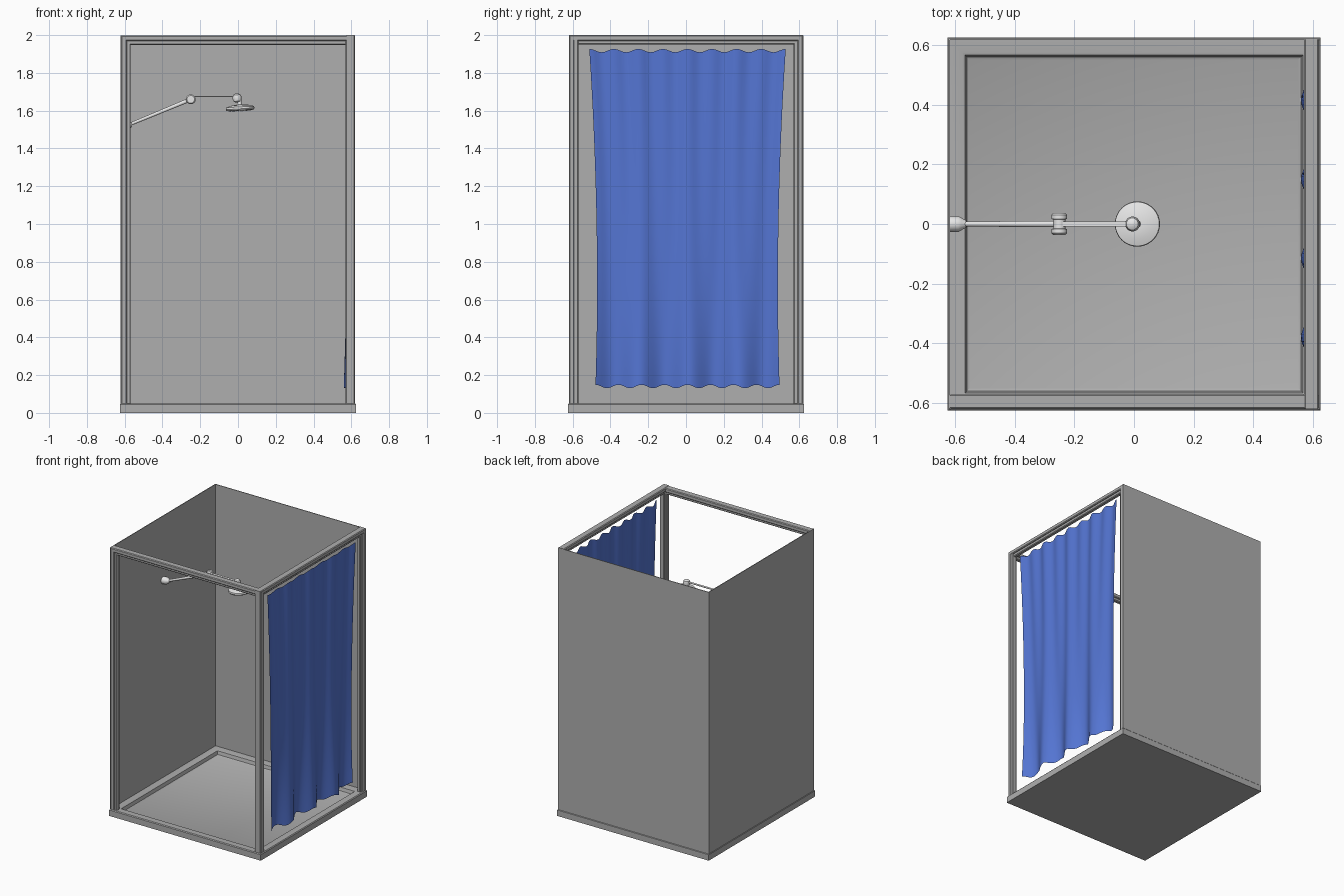
import bpy, bmesh, math
from mathutils import Vector

if "Cube" in bpy.data.objects:
    bpy.data.objects.remove(bpy.data.objects["Cube"])


def material(name, rgb):
    m = bpy.data.materials.new(name)
    m.diffuse_color = (*rgb, 1)
    m.use_nodes = True
    m.node_tree.nodes["Principled BSDF"].inputs["Base Color"].default_value = m.diffuse_color
    return m


GREY = material("grey_enamel", (0.43, 0.43, 0.43))
BLUE = material("blue_fabric", (0.089, 0.178, 0.65))
WHITE = material("white_chrome", (0.83, 0.83, 0.83))


def finish(name, bm, mat, smooth=True, normals=True):
    if normals:
        bmesh.ops.recalc_face_normals(bm, faces=bm.faces)
    me = bpy.data.meshes.new(name)
    bm.to_mesh(me)
    bm.free()
    me.materials.append(mat)
    ob = bpy.data.objects.new(name, me)
    bpy.context.collection.objects.link(ob)
    if smooth:
        bpy.ops.object.select_all(action='DESELECT')
        ob.select_set(True)
        bpy.context.view_layer.objects.active = ob
        bpy.ops.object.shade_smooth_by_angle(angle=math.radians(35))
    return ob


def box(name, lo, hi, mat):
    bm = bmesh.new()
    bmesh.ops.create_cube(bm, size=1)
    for v in bm.verts:
        v.co = [lo[i] + (v.co[i] + 0.5) * (hi[i] - lo[i]) for i in range(3)]
    return finish(name, bm, mat, False)


def lathe(name, profile, base, axis, mat, n=24):
    """Revolve (radius, height) points around an axis through base."""
    bm = bmesh.new()
    q = Vector((0, 0, 1)).rotation_difference(Vector(axis).normalized())
    rings = [[bm.verts.new(Vector(base) + q @ Vector((r * math.cos(a), r * math.sin(a), h)))
              for a in (2 * math.pi * i / n for i in range(n))] for r, h in profile]
    for a, b in zip(rings, rings[1:]):
        for i in range(n):
            bm.faces.new((a[i], a[(i + 1) % n], b[(i + 1) % n], b[i]))
    bm.faces.new(rings[0])
    bm.faces.new(rings[-1])
    return finish(name, bm, mat)


# Shower tray: nested square loops from the underside, over the rim, to the floor
bm = bmesh.new()
loops = []
for r, z in ((0.625, 0), (0.625, 0.044), (0.62, 0.05), (0.575, 0.05),
             (0.566, 0.046), (0.56, 0.022), (0.55, 0.017)):
    loops.append([bm.verts.new((sx * r, sy * r, z))
                  for sx, sy in ((-1, -1), (1, -1), (1, 1), (-1, 1))])
for a, b in zip(loops, loops[1:]):
    for i in range(4):
        bm.faces.new((a[i], a[(i + 1) % 4], b[(i + 1) % 4], b[i]))
bm.faces.new(loops[0])
bm.faces.new(loops[-1])
finish("tray", bm, GREY)

# Solid wall panels at the back and left
box("back_wall", (-0.62, 0.617, 0.045), (0.62, 0.622, 1.998), GREY)
box("left_wall", (-0.622, -0.62, 0.045), (-0.617, 0.62, 1.998), GREY)

# Open door frames: a stepped, bevelled section swept up, across and down
# (w = distance inward from the outer edge, d = depth from the outside)
SECTION = ((0.005, 0), (0.025, 0), (0.03, 0.005), (0.03, 0.011), (0.045, 0.011),
           (0.05, 0.016), (0.05, 0.034), (0.045, 0.039), (0.03, 0.039),
           (0.03, 0.045), (0.025, 0.05), (0.005, 0.05), (0, 0.045), (0, 0.005))


def frame(name, place, half, top):
    bm = bmesh.new()
    rings = []
    for side, end in ((-1, 'foot'), (-1, 'top'), (1, 'top'), (1, 'foot')):
        rings.append([bm.verts.new(place(side * (half - w), d,
                                         0.048 if end == 'foot' else top - w))
                      for w, d in SECTION])
    n = len(SECTION)
    for a, b in zip(rings, rings[1:]):
        for i in range(n):
            bm.faces.new((a[i], a[(i + 1) % n], b[(i + 1) % n], b[i]))
    bm.faces.new(rings[0])
    bm.faces.new(rings[-1])
    return finish(name, bm, GREY)


frame("front_frame", lambda u, d, z: (u, -0.62 + d, z), 0.618, 1.998)
frame("right_frame", lambda u, d, z: (0.62 - d, u, z), 0.62, 2.0)

# Curtain: rippled sheet, gathered at mid height, folds deepening downwards
bm = bmesh.new()
NU, NV = 64, 28
grid = []
for j in range(NV + 1):
    t = j / NV                                    # 0 at the top, 1 at the hem
    half = 0.473 + 0.047 * (1 - t) ** 2.5 + 0.014 * t ** 4
    row = []
    for i in range(NU + 1):
        s = 2 * i / NU - 1
        y = 0.008 + s * half
        ripple = math.cos(math.pi * 8 * (s + 1))
        x = 0.59 + 0.007 * (1 - t) * ripple
        x -= (0.004 + 0.026 * t ** 2.5) * math.cos(2 * math.pi * (y - 0.15) / 0.265)
        z = 1.918 + 0.009 * ripple + t * (0.14 - 1.918)
        row.append(bm.verts.new((x, y, z)))
    grid.append(row)
for a, b in zip(grid, grid[1:]):
    for i in range(NU):
        bm.faces.new((a[i], b[i], b[i + 1], a[i + 1]))
finish("curtain", bm, BLUE, normals=False)

# Shower arm: wall mount, rod, hinge and flat link to the head
lathe("wall_mount", ((0.026, 0), (0.026, 0.03), (0.02, 0.04), (0.012, 0.055)),
      (-0.617, 0, 1.52), (1, 0, 0.1), WHITE)
start, end = Vector((-0.59, 0, 1.52)), Vector((-0.25, 0, 1.66))
lathe("arm_rod", ((0.008, 0), (0.011, (end - start).length)), start, end - start, WHITE, 16)
lathe("arm_hinge", ((0.02, 0), (0.026, 0.006), (0.026, 0.02), (0.02, 0.022), (0.02, 0.052),
                    (0.026, 0.054), (0.026, 0.068), (0.02, 0.074)),
      (-0.25, -0.037, 1.66), (0, 1, 0), WHITE)
box("arm_link", (-0.24, -0.009, 1.673), (0.0, 0.009, 1.677), WHITE)

# Shower head: swivel knuckle, neck and shallow disc with nozzles
tilt = Vector((-0.06, 0, 1))
lathe("head_knuckle", ((0.008, -0.025), (0.02, -0.018), (0.025, 0), (0.02, 0.016), (0.008, 0.023)),
      (-0.005, 0, 1.668), tilt, WHITE)
lathe("head_neck", ((0.022, 0), (0.013, 0.015), (0.012, 0.04)), (0.008, 0, 1.62), tilt, WHITE)
lathe("head_disc", ((0.06, 0), (0.072, 0.003), (0.076, 0.01), (0.074, 0.02), (0.05, 0.028), (0.02, 0.032)),
      (0.012, 0, 1.6), tilt, WHITE, 32)
bm = bmesh.new()
for radius, count in ((0.018, 6), (0.036, 12), (0.053, 18)):
    for k in range(count):
        a = 2 * math.pi * k / count
        res = bmesh.ops.create_cone(bm, cap_ends=True, segments=6, radius1=0.002,
                                    radius2=0.003, depth=0.006)
        dx = radius * math.cos(a)
        bmesh.ops.translate(bm, verts=res['verts'],
                            vec=(0.012 + dx, radius * math.sin(a), 1.599 + 0.06 * dx))
finish("head_nozzles", bm, WHITE)
